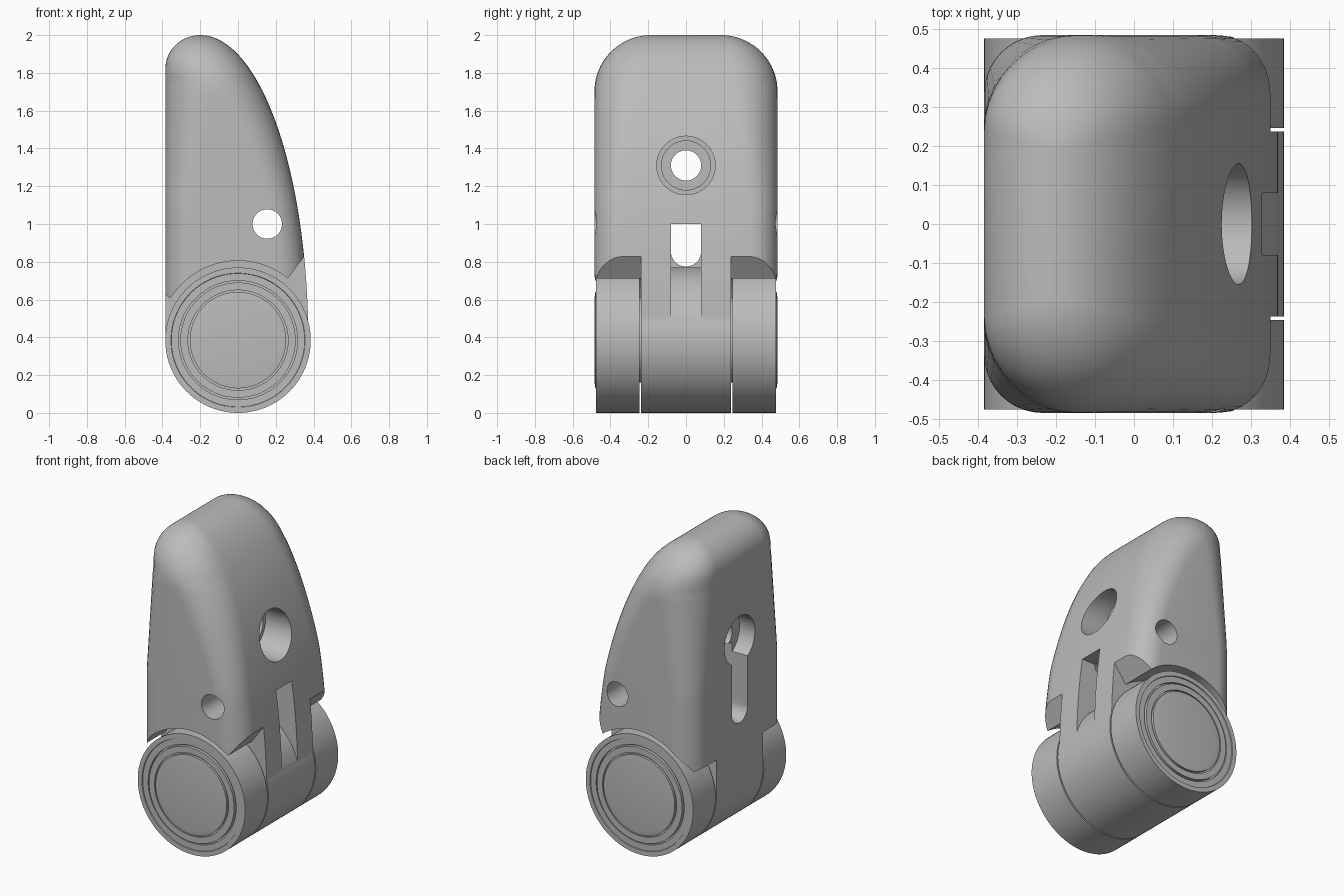
import bpy, bmesh
from math import sin, cos, pi, radians, sqrt
from mathutils import Matrix

cube = bpy.data.objects.get("Cube")
if cube:
    bpy.data.objects.remove(cube)

grey = bpy.data.materials.new("plain_grey")
grey.use_nodes = True
grey.diffuse_color = (0.5, 0.5, 0.5, 1)
grey.node_tree.nodes["Principled BSDF"].inputs["Base Color"].default_value = (0.5, 0.5, 0.5, 1)

AXIS_Z = 0.385      # height of the hinge axis
KNUCKLE_R = 0.385
BORE_Z = 1.31


def make(name, bm):
    bmesh.ops.recalc_face_normals(bm, faces=bm.faces)
    mesh = bpy.data.meshes.new(name)
    bm.to_mesh(mesh)
    bm.free()
    mesh.materials.append(grey)
    ob = bpy.data.objects.new(name, mesh)
    bpy.context.collection.objects.link(ob)
    return ob


def loft(name, rings, closed=False):
    bm = bmesh.new()
    rows = [[bm.verts.new(p) for p in ring] for ring in rings]
    n = len(rows[0])
    pairs = list(zip(rows, rows[1:]))
    if closed:
        pairs.append((rows[-1], rows[0]))
    for a, b in pairs:
        for i in range(n):
            j = (i + 1) % n
            bm.faces.new((a[i], a[j], b[j], b[i]))
    if not closed:
        bm.faces.new(rows[0])
        bm.faces.new(rows[-1])
    return make(name, bm)


def prism(name, outline, y0, y1):
    return loft(name, [[(x, y, z) for x, z in outline] for y in (y0, y1)])


def box(name, x, y, z):
    bm = bmesh.new()
    bmesh.ops.create_cube(bm, size=1)
    for v in bm.verts:
        v.co = [r[0] if c < 0 else r[1] for c, r in zip(v.co, (x, y, z))]
    return make(name, bm)


def cylinder(name, axis, start, end, radius, a, z, segments=64):
    # a is the y position for an x cylinder, the x position for a y cylinder
    rings = []
    for s in (start, end):
        ring = []
        for i in range(segments):
            t = 2 * pi * i / segments
            u, w = a + radius * cos(t), z + radius * sin(t)
            ring.append((s, u, w) if axis == "x" else (u, s, w))
        rings.append(ring)
    return loft(name, rings)


def combine(target, other, operation="DIFFERENCE"):
    mod = target.modifiers.new("combine", "BOOLEAN")
    mod.operation = operation
    mod.solver = "EXACT"
    mod.object = other
    bpy.context.view_layer.objects.active = target
    bpy.ops.object.modifier_apply(modifier=mod.name)
    bpy.data.objects.remove(other)


def smooth(ob, angle=30):
    bpy.ops.object.select_all(action="DESELECT")
    ob.select_set(True)
    bpy.context.view_layer.objects.active = ob
    bpy.ops.object.shade_smooth_by_angle(angle=radians(angle))


def body_ring(z):
    # Rounded rectangle between the upright back and the curved nose
    right = -0.2 + 0.572 * sqrt(max(0, 1 - ((z - AXIS_Z) / 1.615) ** 2))
    left = -0.2 - 0.185 * sqrt(max(0, 1 - (max(0, z - 1.82) / 0.18) ** 2))
    half = 0.185 + 0.3 * sqrt(max(0, 1 - (max(0, z - 1.7) / 0.3) ** 2))
    rise = min(1, max(0, (z - 1.1) / 0.7))
    r = min(0.15 + 0.1 * rise, (right - left) * 0.49, half * 0.98)
    ring = []
    corners = ((right - r, half - r), (left + r, half - r),
               (left + r, r - half), (right - r, r - half))
    for k, (cx, cy) in enumerate(corners):
        for i in range(11):
            t = (k + i / 10) * pi / 2
            ring.append((cx + r * cos(t), cy + r * sin(t), z))
    return ring


# Main body
steps = 56
body = loft("body", [body_ring(AXIS_Z + 1.615 * sin(radians(89.3) * i / steps))
                     for i in range(steps + 1)])

# Clearance around the outer knuckles
arc = [radians(51 + 97 * i / 40) for i in range(41)]
outline = [(0.42 * cos(t), AXIS_Z + 0.42 * sin(t)) for t in arc]
outline += [(-0.6, 0.74), (-0.6, 0.1), (0.6, 0.1), (0.6, 0.95), (0.44, 0.95)]
for side in (-1, 1):
    combine(body, prism("notch", outline, 0.238 * side, 0.7 * side))

# Front slot stops on the central knuckle
combine(body, box("front_slot", (-0.15, 0.6), (-0.08, 0.08), (0.42, 1.0)))
combine(body, cylinder("knuckle", "y", -0.238, 0.238, KNUCKLE_R, 0, AXIS_Z, 96), "UNION")

# Stepped bore through the nose, with a recess in the back
for x0, x1, r in ((0.09, 0.6, 0.155), (0.05, 0.2, 0.13), (-0.6, 0.6, 0.08), (-0.6, -0.275, 0.155)):
    combine(body, cylinder("bore", "x", x0, x1, r, 0, BORE_Z))

# Back slot with a round lower end
slot_arc = [pi + pi * i / 24 for i in range(25)]
slot = [(0.0799 * cos(t), 0.855 + 0.08 * sin(t)) for t in slot_arc]
slot += [(0.0799, 1.24), (-0.0799, 1.24)]
combine(body, loft("back_slot", [[(x, y, z) for y, z in slot] for x in (-0.6, -0.12)]))

# Cross pin hole
combine(body, cylinder("pin_hole", "y", -0.7, 0.7, 0.078, 0.155, 1.0))
smooth(body)

# Outer knuckles, turned with shallow rings on the end face
profile = [(0.001, 0.2), (0.225, 0.2), (0.225, 0.247), (KNUCKLE_R, 0.247), (KNUCKLE_R, 0.476),
           (0.355, 0.476), (0.353, 0.47), (0.315, 0.47), (0.315, 0.455), (0.305, 0.455),
           (0.305, 0.476), (0.265, 0.476), (0.265, 0.465), (0.255, 0.465), (0.255, 0.48),
           (0.225, 0.484), (0.001, 0.484)]
for side, label in ((-1, "front"), (1, "back")):
    rings = []
    for i in range(96):
        t = 2 * pi * i / 96
        rings.append([(r * cos(t), side * y, AXIS_Z + r * sin(t)) for r, y in profile])
    smooth(loft(label + "_knuckle", rings, closed=True))
